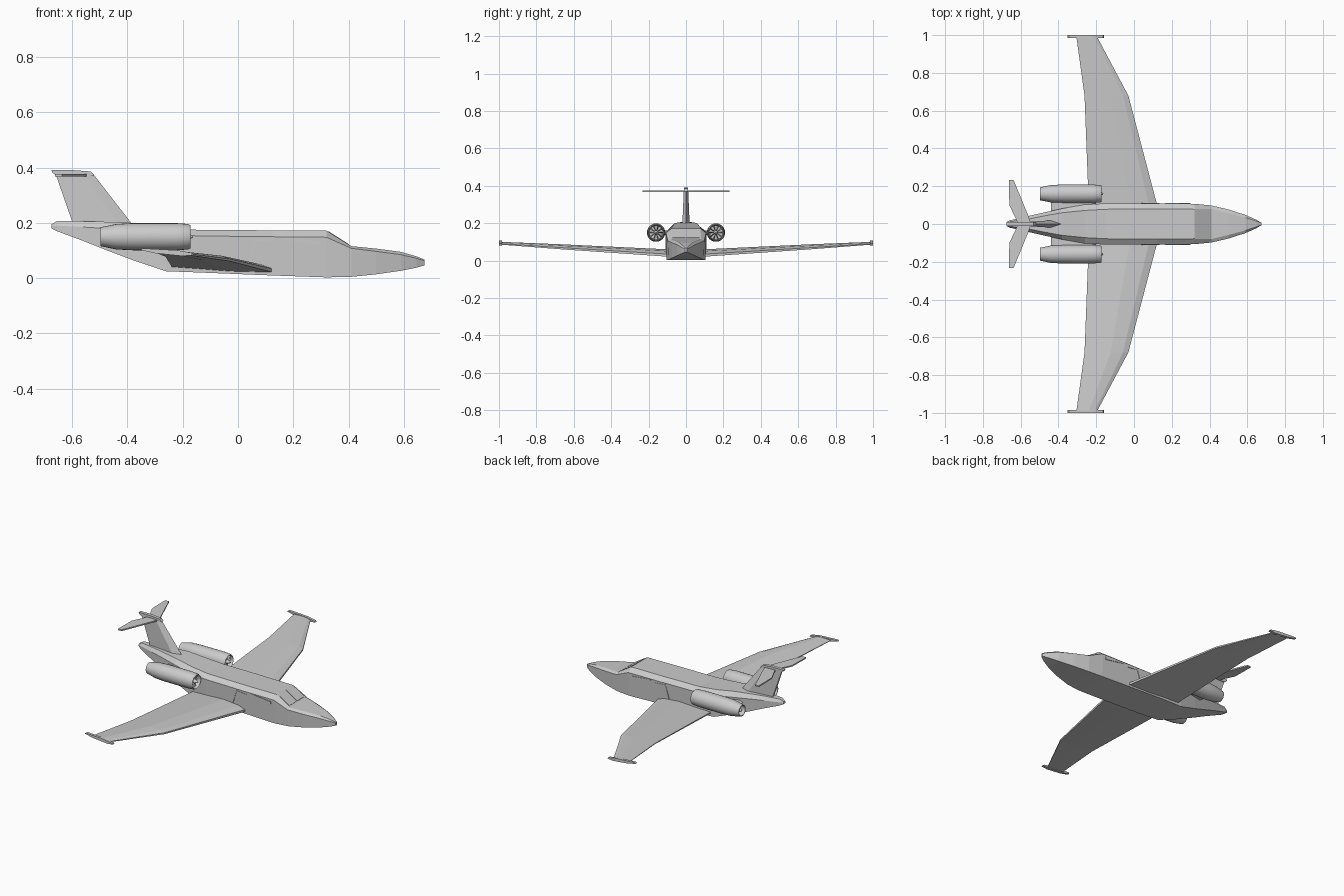
import bpy, bmesh, math
from math import sin, cos, pi


def finish(bm, name, mirror=False, smooth=None):
    bmesh.ops.recalc_face_normals(bm, faces=bm.faces)
    me = bpy.data.meshes.new(name)
    bm.to_mesh(me)
    bm.free()
    ob = bpy.data.objects.new(name, me)
    bpy.context.collection.objects.link(ob)
    if smooth:
        bpy.ops.object.select_all(action='DESELECT')
        ob.select_set(True)
        bpy.context.view_layer.objects.active = ob
        bpy.ops.object.shade_smooth_by_angle(angle=math.radians(smooth))
    if mirror:
        ob.modifiers.new("mirror", 'MIRROR').use_axis = (False, True, False)
    return ob


def loft(name, rings, mirror=False, smooth=None, closed=False):
    """Skin a list of equal-length point rings; closed joins last to first."""
    bm = bmesh.new()
    vs = [[bm.verts.new(p) for p in r] for r in rings]
    n = len(vs[0])
    pairs = list(zip(vs, vs[1:])) + ([(vs[-1], vs[0])] if closed else [])
    for a, b in pairs:
        for i in range(n):
            j = (i + 1) % n
            bm.faces.new((a[i], a[j], b[j], b[i]))
    if not closed:
        bm.faces.new(vs[0])
        bm.faces.new(vs[-1])
    return finish(bm, name, mirror, smooth)


def lathe(name, profile, y, z, sides=24, closed=False):
    rings = [[(x, y + r * cos(2 * pi * i / sides), z + r * sin(2 * pi * i / sides))
              for i in range(sides)] for x, r in profile]
    return loft(name, rings, True, 35, closed)


def slab_y(name, pts, y0, y1, mirror=True):
    """Side outline (x, z) extruded across y."""
    return loft(name, [[(x, y, z) for x, z in pts] for y in (y0, y1)], mirror)


# Fuselage stations: x, bottom z, shoulder z, top z, half width, roof half width
stations = [
    (-0.675, 0.180, 0.188, 0.195, 0.010, 0.006),
    (-0.655, 0.170, 0.190, 0.207, 0.020, 0.012),
    (-0.560, 0.135, 0.185, 0.206, 0.042, 0.026),
    (-0.480, 0.103, 0.180, 0.204, 0.060, 0.042),
    (-0.380, 0.065, 0.172, 0.200, 0.082, 0.060),
    (-0.260, 0.025, 0.160, 0.184, 0.103, 0.072),
    (-0.150, 0.021, 0.153, 0.175, 0.109, 0.078),
    (0.120, 0.010, 0.150, 0.173, 0.109, 0.080),
    (0.320, 0.003, 0.148, 0.172, 0.107, 0.078),
    (0.410, 0.005, 0.108, 0.116, 0.098, 0.080),
    (0.500, 0.014, 0.097, 0.107, 0.077, 0.058),
    (0.590, 0.027, 0.085, 0.095, 0.048, 0.034),
    (0.645, 0.038, 0.072, 0.079, 0.024, 0.016),
    (0.675, 0.046, 0.063, 0.067, 0.006, 0.004),
]
loft("fuselage", [[(x, -w * .96, b), (x, w * .96, b), (x, w, s), (x, r, t), (x, -r, t), (x, -w, s)]
                  for x, b, s, t, w, r in stations])

# Wings: y, leading x, trailing x, leading z, trailing z, thickness
wing = [(0.05, 0.130, -0.240, 0.026, 0.042, 0.034),
        (0.11, 0.120, -0.240, 0.029, 0.046, 0.034),
        (0.68, -0.030, -0.262, 0.066, 0.080, 0.022),
        (0.99, -0.195, -0.305, 0.088, 0.097, 0.012)]


def airfoil(y, le, te, zl, zt, th):
    def at(f, h):
        return (le + (te - le) * f, y, zl + (zt - zl) * f + h * th)
    return [at(0, -.2), at(0, .2), at(.12, .6), at(.4, .75), at(1, .12), at(1, -.12), at(.4, -.3)]


loft("wing", [airfoil(*s) for s in wing], True)
slab_y("wing_tip_plate", [(-0.160, 0.084), (-0.165, 0.091), (-0.22, 0.101), (-0.345, 0.108),
                          (-0.352, 0.102), (-0.30, 0.090), (-0.20, 0.080)], 0.984, 1.0)

# Tail fin, tapering towards the top, with a slim cap
loft("tail_fin", [[(a, 0, z), ((a * 3 + b) / 4, t, z), (b, t * .4, z),
                   (b, -t * .4, z), ((a * 3 + b) / 4, -t, z)]
                  for a, b, z, t in [(-0.375, -0.597, 0.185, 0.020), (-0.390, -0.600, 0.205, 0.019),
                                     (-0.520, -0.658, 0.372, 0.012)]])
slab_y("fin_cap", [(-0.518, 0.370), (-0.532, 0.386), (-0.60, 0.391), (-0.675, 0.391),
                   (-0.672, 0.382), (-0.655, 0.370)], -0.010, 0.010, False)

# Horizontal stabiliser
loft("tailplane", [[(x, y, z) for x, y in [(-0.545, 0), (-0.56, 0.045), (-0.637, 0.232),
                                          (-0.662, 0.232), (-0.660, 0.10), (-0.620, 0.015), (-0.620, 0)]]
                   for z in (0.368, 0.376)], True)

# Engines: hollow nacelle, fan, spinner, exhaust and pylon
EY, EZ = 0.16, 0.150
lathe("engine_nacelle", [(-0.176, 0.039), (-0.172, 0.042), (-0.180, 0.046), (-0.22, 0.049),
                         (-0.38, 0.049), (-0.44, 0.046), (-0.498, 0.034), (-0.498, 0.030),
                         (-0.46, 0.030), (-0.46, 0.004), (-0.205, 0.004), (-0.205, 0.037)],
      EY, EZ, closed=True)
lathe("engine_spinner", [(-0.210, 0.013), (-0.185, 0.012), (-0.170, 0.007), (-0.162, 0.002)], EY, EZ, 12)
lathe("exhaust_cone", [(-0.455, 0.016), (-0.480, 0.012), (-0.496, 0.003)], EY, EZ, 12)
bm = bmesh.new()
for i in range(10):
    a = 2 * pi * i / 10
    pts = []
    for r, d in ((0.010, 0.10), (0.039, 0.10), (0.039, -0.10), (0.010, -0.10)):
        pts.append(bm.verts.new((-0.190 - 0.04 * d, EY + r * cos(a + d), EZ + r * sin(a + d))))
    bm.faces.new(pts)
finish(bm, "engine_fan_blades", True)
loft("engine_pylon", [[(-0.20, y, 0.140), (-0.22, y, 0.158), (-0.42, y, 0.162),
                       (-0.44, y, 0.150), (-0.42, y, 0.138)] for y in (0.05, 0.13)], True)

# Cabin side windows and door seams as thin raised strips
strips = {
    "side_window": [(0.165, 0.140), (0.165, 0.147), (0.300, 0.133), (0.300, 0.119)],
    "small_window": [(0.065, 0.135), (0.065, 0.141), (0.135, 0.135), (0.135, 0.129)],
    "door_seam": [(0.040, 0.060), (0.043, 0.060), (0.070, 0.148), (0.067, 0.148)],
}
for name, pts in strips.items():
    slab_y(name, pts, 0.100, 0.1105)

# Windscreen panes laid on the sloping front
loft("windscreen", [[(0.328, 0.004, 0.168 + h), (0.328, 0.070, 0.168 + h),
                     (0.402, 0.072, 0.121 + h), (0.402, 0.004, 0.121 + h)] for h in (-0.006, 0.0015)], True)
